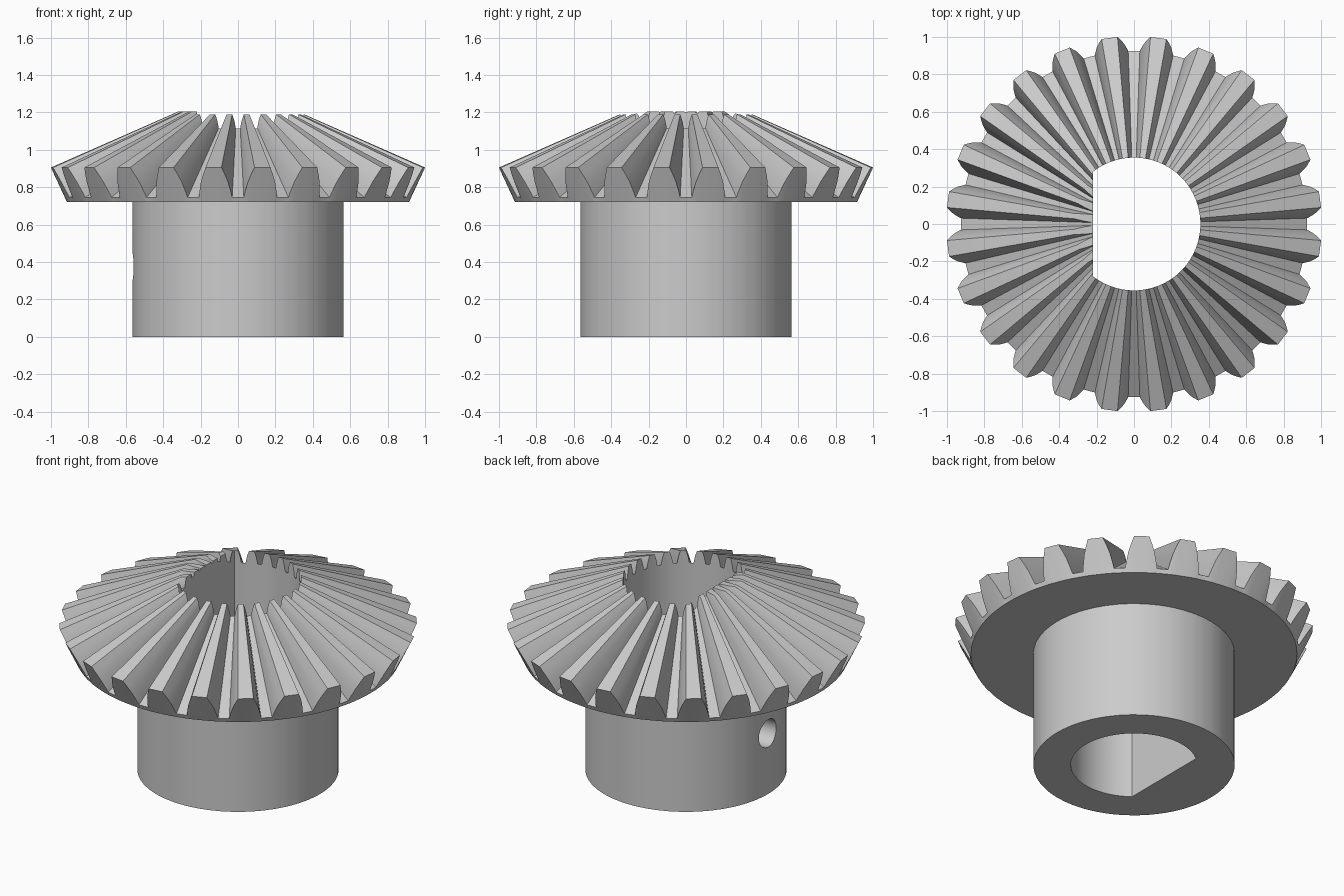
import bpy, bmesh, math
from mathutils import Vector

if "Cube" in bpy.data.objects:
    bpy.data.objects.remove(bpy.data.objects["Cube"], do_unlink=True)

TEETH = 24
APEX = Vector((0, 0, 1.345))      # point that all the tooth lines run to
TOP, DISC, HUB_R = 1.205, 0.72, 0.565
BORE_R, FLAT_X = 0.355, -0.22

steel = bpy.data.materials.new("grey_steel")
steel.use_nodes = True
steel.diffuse_color = (0.6, 0.6, 0.6, 1)
steel.node_tree.nodes["Principled BSDF"].inputs["Base Color"].default_value = (0.6, 0.6, 0.6, 1)


def make_object(name, bm):
    bmesh.ops.recalc_face_normals(bm, faces=bm.faces)
    mesh = bpy.data.meshes.new(name)
    bm.to_mesh(mesh)
    bm.free()
    mesh.materials.append(steel)
    obj = bpy.data.objects.new(name, mesh)
    bpy.context.collection.objects.link(obj)
    return obj


def polar(r, a, z):
    return Vector((r * math.cos(a), r * math.sin(a), z))


# Outer tooth outline: height fraction from root to tip, and half width
flank = [(0, 0.09), (0.15, 0.086), (0.5, 0.074), (0.75, 0.06), (1, 0.043)]
outline = [(t, -w) for t, w in flank] + [(t, w) for t, w in reversed(flank)]
tooth_ring, angles = [], []
for i in range(TEETH):
    centre = math.tau * (i + 0.5) / TEETH
    for t, w in outline:
        r = 0.925 + 0.079 * t
        angles.append(centre + w / r)
        tooth_ring.append(polar(r, angles[-1], 0.745 + 0.16 * t))

# Gear body: rings joined from the hub foot up to the shrunken tooth outline
bm = bmesh.new()
rings = [
    [polar(HUB_R, a, 0) for a in angles],
    [polar(HUB_R, a, DISC) for a in angles],
    [polar(0.915, a, DISC) for a in angles],
    tooth_ring,
    [APEX.lerp(p, 0.2) for p in tooth_ring],
]
rings = [[bm.verts.new(p) for p in ring] for ring in rings]
n = len(angles)
for low, high in zip(rings, rings[1:]):
    for i in range(n):
        j = (i + 1) % n
        bm.faces.new((low[i], low[j], high[j], high[i]))
bm.faces.new(rings[0][::-1])

# Flat top where the teeth are trimmed
bmesh.ops.bisect_plane(bm, geom=bm.verts[:] + bm.edges[:] + bm.faces[:],
                       plane_co=(0, 0, TOP), plane_no=(0, 0, 1), clear_outer=True)
bmesh.ops.holes_fill(bm, edges=[e for e in bm.edges if e.is_boundary], sides=0)
gear = make_object("bevel_gear", bm)

# D-shaped shaft bore
bm = bmesh.new()
half = math.acos(FLAT_X / BORE_R)
arc = [polar(BORE_R, -half + 2 * half * i / 80, -0.2) for i in range(81)]
base = bm.faces.new([bm.verts.new(p) for p in arc])
top = bmesh.ops.extrude_face_region(bm, geom=[base])["geom"]
bmesh.ops.translate(bm, vec=(0, 0, 2), verts=[v for v in top if isinstance(v, bmesh.types.BMVert)])
bore = make_object("bore_cutter", bm)

# Set screw hole through the hub wall to the bore flat
bpy.ops.mesh.primitive_cylinder_add(vertices=40, radius=0.085, depth=0.6,
                                    location=(-0.4, 0, 0.375), rotation=(0, math.pi / 2, 0))
screw = bpy.context.object
screw.name = "screw_hole_cutter"
screw.data.materials.append(steel)

bpy.ops.object.select_all(action="DESELECT")
gear.select_set(True)
bpy.context.view_layer.objects.active = gear
for cutter in (bore, screw):
    cutter.hide_render = True
    mod = gear.modifiers.new("cut", "BOOLEAN")
    mod.operation, mod.solver, mod.object = "DIFFERENCE", "EXACT", cutter
    bpy.ops.object.modifier_apply(modifier=mod.name)
    bpy.data.objects.remove(cutter, do_unlink=True)
bpy.ops.object.shade_smooth_by_angle(angle=math.radians(25))
